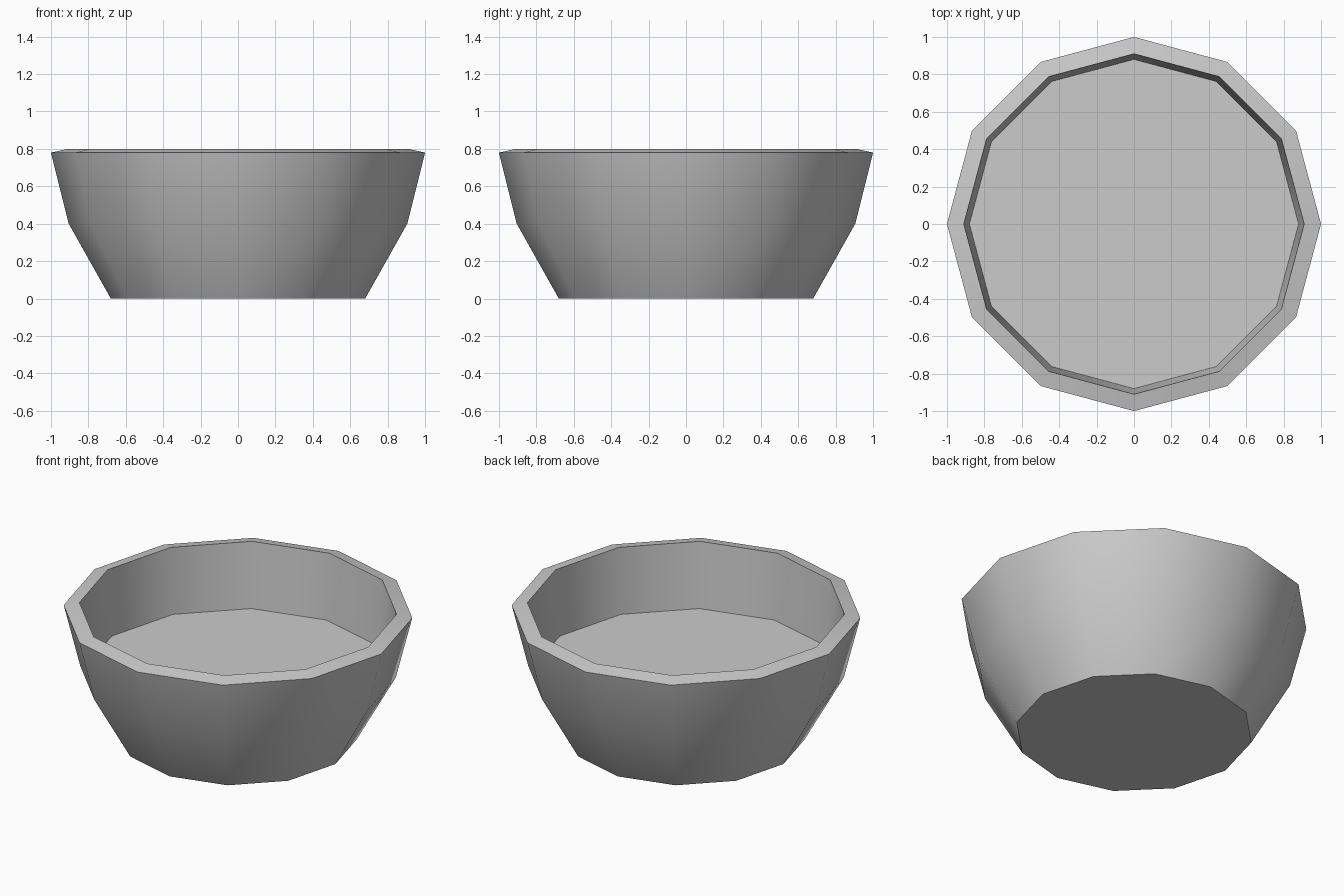
import bpy
import bmesh
import math

SIDES = 12

# Remove the default cube
cube = bpy.data.objects.get("Cube")
if cube:
    bpy.data.objects.remove(cube, do_unlink=True)

# Plain grey material
grey = bpy.data.materials.new("light grey")
grey.use_nodes = True
colour = (0.6, 0.6, 0.6, 1)
grey.diffuse_color = colour
grey.node_tree.nodes["Principled BSDF"].inputs["Base Color"].default_value = colour

# Bowl profile (radius, height): foot, belly, outer rim, inner rim, inner floor
profile = [(0.68, 0), (0.905, 0.4), (1, 0.78), (0.91, 0.8), (0.88, 0.39)]

# Turn the profile around the vertical axis
bm = bmesh.new()
verts = [bm.verts.new((r, 0, z)) for r, z in profile]
edges = [bm.edges.new(pair) for pair in zip(verts, verts[1:])]
bmesh.ops.spin(bm, geom=verts + edges, cent=(0, 0, 0), axis=(0, 0, 1),
               angle=math.tau, steps=SIDES, use_duplicate=False)
bmesh.ops.remove_doubles(bm, verts=bm.verts[:], dist=0.001)

# Close the underside and the inner floor
open_edges = [e for e in bm.edges if e.is_boundary]
bmesh.ops.holes_fill(bm, edges=open_edges, sides=SIDES)
bmesh.ops.recalc_face_normals(bm, faces=bm.faces[:])

mesh = bpy.data.meshes.new("bowl")
bm.to_mesh(mesh)
bm.free()
mesh.materials.append(grey)
bowl = bpy.data.objects.new("bowl", mesh)
bpy.context.collection.objects.link(bowl)

# Smooth walls with crisp rim, floor and foot edges
bpy.ops.object.select_all(action="DESELECT")
bowl.select_set(True)
bpy.context.view_layer.objects.active = bowl
bpy.ops.object.shade_smooth_by_angle(angle=math.radians(40))
